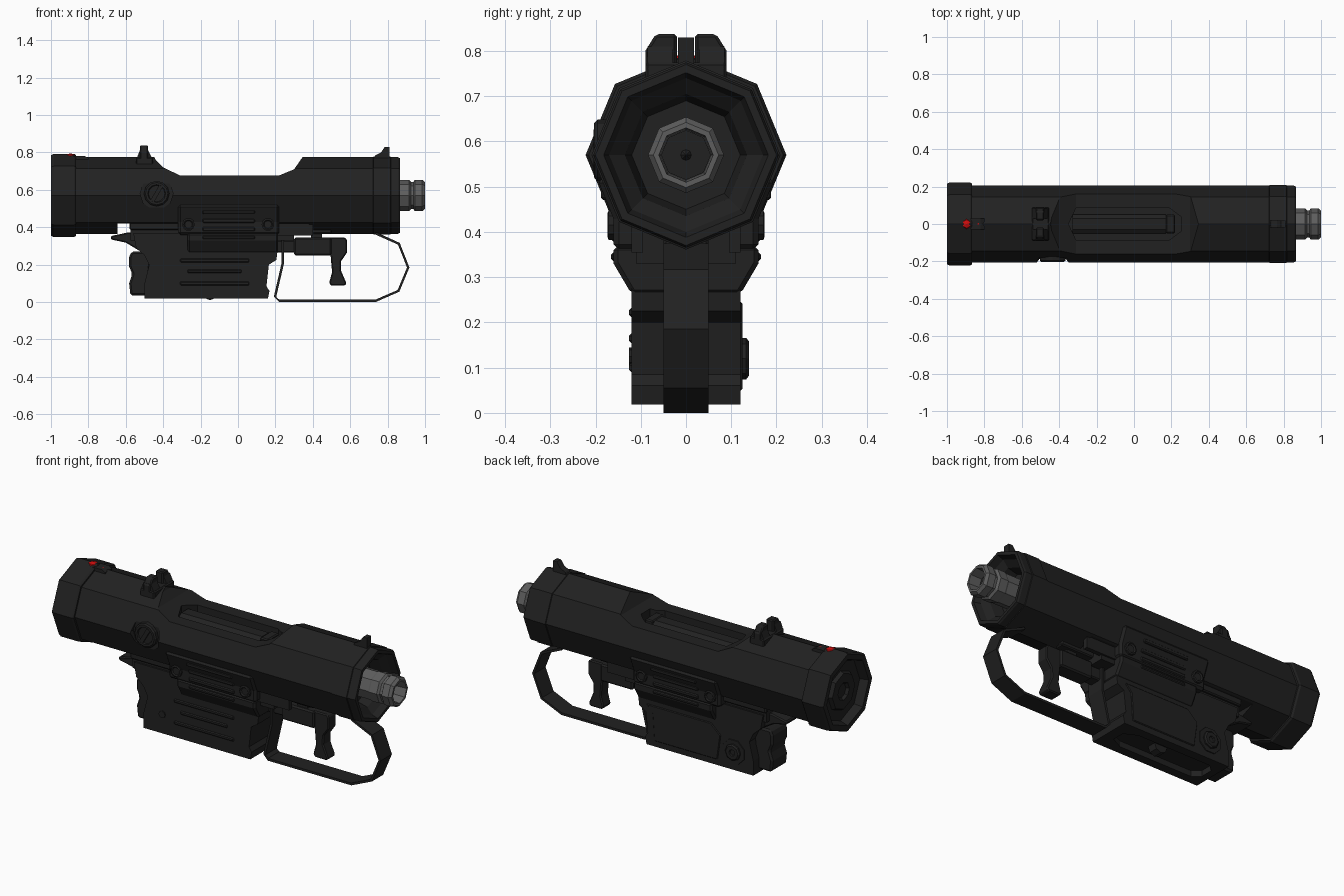
import bpy, bmesh, math
from mathutils import Vector

if "Cube" in bpy.data.objects:
    bpy.data.objects.remove(bpy.data.objects["Cube"])

CZ = 0.57  # height of the barrel axis


def material(name, rgb):
    m = bpy.data.materials.new(name)
    m.diffuse_color = (*rgb, 1)
    m.use_nodes = True
    m.node_tree.nodes["Principled BSDF"].inputs["Base Color"].default_value = m.diffuse_color
    return m


BLACK = material("gunmetal black", (0.0152, 0.0152, 0.0152))
GREY = material("nozzle grey", (0.11, 0.11, 0.11))
RED = material("indicator red", (0.6, 0.004, 0.004))


def finish(name, bm, mat, bevel=0):
    bmesh.ops.recalc_face_normals(bm, faces=bm.faces[:])
    me = bpy.data.meshes.new(name)
    bm.to_mesh(me)
    bm.free()
    me.materials.append(mat)
    ob = bpy.data.objects.new(name, me)
    bpy.context.collection.objects.link(ob)
    if bevel:
        b = ob.modifiers.new("bevel", 'BEVEL')
        b.width, b.segments = bevel, 1
        b.limit_method, b.angle_limit = 'ANGLE', math.radians(40)
    return ob


def prism(name, pts, axis, a, b, bevel=0, mat=BLACK):
    """Extrude an outline: (x,z) along y, (y,z) along x, or (x,y) along z."""
    put = {'x': lambda p, t: (t, *p), 'y': lambda p, t: (p[0], t, p[1]), 'z': lambda p, t: (*p, t)}[axis]
    bm = bmesh.new()
    r0, r1 = ([bm.verts.new(put(p, t)) for p in pts] for t in (a, b))
    bm.faces.new(r0)
    bm.faces.new(r1)
    n = len(pts)
    for i in range(n):
        j = (i + 1) % n
        bm.faces.new((r0[i], r0[j], r1[j], r1[i]))
    return finish(name, bm, mat, bevel)


def box(name, x0, x1, y0, y1, z0, z1, bevel=0):
    return prism(name, [(x0, z0), (x1, z0), (x1, z1), (x0, z1)], 'y', y0, y1, bevel)


def lathe(name, prof, sides=8, mat=BLACK, origin=(0, 0, CZ), axis='x', phase=0.0):
    """Revolve (distance along axis, radius) points around the x or y axis."""
    bm = bmesh.new()
    rings = []
    for t, r in prof:
        ring = []
        for i in range(sides if r else 1):
            a = math.tau * i / sides + phase
            u, v = r * math.cos(a), r * math.sin(a)
            ring.append(bm.verts.new(Vector(origin) + Vector((t, u, v) if axis == 'x' else (u, t, v))))
        rings.append(ring)
    for p, q in zip(rings, rings[1:]):
        for i in range(sides):
            j = (i + 1) % sides
            vs = [p[i % len(p)], p[j % len(p)], q[j % len(q)], q[i % len(q)]]
            bm.faces.new(list(dict.fromkeys(vs)))
    return finish(name, bm, mat)


def cut(ob, cutter):
    m = ob.modifiers.new("cut", 'BOOLEAN')
    m.operation, m.solver, m.object = 'DIFFERENCE', 'EXACT', cutter
    bpy.context.view_layer.objects.active = ob
    bpy.ops.object.modifier_apply(modifier=m.name)
    bpy.data.objects.remove(cutter)


# Octagonal barrel body with a hollow muzzle
body = lathe("barrel_body", [(-0.88, 0), (-0.88, .205), (.855, .205), (.865, .2), (.865, .182),
                             (.83, .17), (.80, .135), (.74, .12), (.74, 0)])
# Top recess, ejection slot, underside channel and dial pocket
cut(body, prism("recess_cutter", [(-.46, .8), (-.44, .76), (-.40, .72), (-.31, .677), (.22, .677),
                                  (.30, .71), (.345, .775), (.345, .8)], 'y', -.3, .3))
cut(body, prism("slot_cutter", [(-.35, 0), (-.31, -.085), (.19, -.085), (.25, -.04), (.25, .04),
                                (.19, .085), (-.31, .085)], 'z', .635, .75))
cut(body, box("channel_cutter", -.645, .38, -.3, .3, .3, .42))
cut(body, lathe("pocket_cutter", [(-.3, 0), (-.3, .088), (-.178, .088), (-.178, 0)], 10,
                origin=(-.435, 0, .58), axis='y'))

# Bolt lying in the slot
prism("bolt", [(-.05, .63), (.05, .63), (.05, .657), (.03, .672), (-.03, .672), (-.05, .657)],
      'x', -.33, .17)
box("bolt_catch", .17, .22, -.05, .05, .63, .675, .006)

# Rear cap with a dished end
lathe("rear_cap", [(-.865, 0), (-.865, .215), (-.875, .222), (-.985, .222), (-1, .215), (-1, .185),
                   (-.955, .17), (-.955, .11), (-.975, .1), (-.975, .05), (-.96, .04), (-.96, 0)])
lathe("muzzle_band", [(.72, .2), (.725, .209), (.815, .209), (.82, .2)])
prism("cap_ridge", [(-.88, .75), (-.88, .781), (-.82, .781), (-.80, .77), (-.80, .75)], 'y', -.03, .03)

# Red indicators on the top ridge
for name, x, z, r in (("indicator_large", -.895, .772, .032), ("indicator_small", -.832, .766, .022)):
    bm = bmesh.new()
    bmesh.ops.create_uvsphere(bm, u_segments=6, v_segments=4, radius=r)
    for v in bm.verts:
        v.co = (v.co.x + x, v.co.y, v.co.z * .75 + z)
    finish(name, bm, RED)

# Grey nozzle with a dark bore
lathe("nozzle", [(.74, 0), (.74, .08), (.86, .08), (.87, .084), (.915, .084), (.925, .072), (.938, .072),
                 (.945, .084), (.985, .084), (1, .072), (1, .06), (.93, .056), (.93, 0)], mat=GREY)
lathe("nozzle_bore", [(.925, 0), (.925, .055), (.935, .055), (.935, .012), (.95, 0)])

# Side dial with a screw slot
dial = lathe("side_dial", [(-.17, 0), (-.17, .068), (-.196, .068), (-.203, .06), (-.203, .048),
                           (-.195, .044), (-.195, 0)], 12, origin=(-.435, 0, .58), axis='y')
bar = box("dial_bar", -.047, .047, -.204, -.18, -.011, .011)
bar.rotation_euler.y = math.radians(-60)
bar.location = (-.435, 0, .58)

# Sights
prism("front_sight", [(.72, .76), (.735, .785), (.765, .8), (.785, .83), (.81, .83), (.81, .76)],
      'y', -.018, .018)
box("rear_sight_base", -.545, -.455, -.09, .09, .72, .775, .006)
for s in (-1, 1):
    prism("rear_sight_ear", [(s * .02, .75), (s * .09, .75), (s * .09, .8), (s * .067, .837), (s * .02, .837)],
          'x', -.525, -.48, .006)
    prism("rear_sight_brace", [(-.545, .76), (-.525, .81), (-.48, .81), (-.455, .76)],
          'y', s * .03, s * .085)

# Receiver shell wrapping the underside of the barrel
upper = [(.197, .52), (.16, .428), (.16, .36)]
prism("receiver_upper", upper + [(-y, z) for y, z in upper[::-1]], 'x', -.32, .22, .012)
lower = [(.16, .37), (.16, .33), (.12, .262)]
prism("receiver_lower", lower + [(-y, z) for y, z in lower[::-1]], 'x', -.27, .215, .01)
box("receiver_spine", -.575, .3, -.11, .11, .33, .43)

# Grip block with a hollow base
grip = prism("grip", [(-.5, .018), (.16, .018), (.168, .06), (.152, .085), (.165, .2), (.205, .225), (.215, .3),
                      (.2, .37), (-.56, .37), (-.545, .29), (-.5, .25), (-.475, .2), (-.5, .1)],
             'y', -.12, .12)
cut(grip, prism("base_cutter", [(-.42, -.07), (.03, -.07), (.1, -.035), (.1, .035), (.03, .07), (-.42, .07),
                                (-.46, .035), (-.46, -.035)], 'z', -.1, .05))
lathe("base_stud", [(.0, 0), (.0, .04), (.05, .04), (.05, 0)], 8, origin=(-.15, -.025, .05), axis='y')
prism("grip_tail", [(-.68, .335), (-.6, .318), (-.52, .27), (-.5, .37), (-.59, .372), (-.68, .353)],
      'y', -.085, .085, .006)
prism("rear_latch", [(-.575, .035), (-.49, .035), (-.46, .27), (-.57, .27), (-.582, .24), (-.582, .19),
                     (-.565, .15), (-.582, .1)], 'y', -.07, .07, .01)

# Repeated ribs and bolts on both sides of the receiver
for s in (-1, 1):
    for z, y, h in ((.482, .182, .011), (.435, .163, .011), (.39, .16, .011), (.345, .16, .009)):
        box("receiver_rib", -.19, .09, s * (y - .02), s * (y + .006), z - h, z + h, .005)
    for x in (-.265, .16):
        lathe("receiver_bolt", [(s * .14, 0), (s * .14, .034), (s * .171, .034), (s * .174, .026),
                                (s * .168, .02), (s * .168, 0)], 10, origin=(x, 0, .415), axis='y')
    # Side rails under the barrel
    box("under_rail", .2, .40, s * .095, s * .12, .355, .43)
    box("spine_rail", -.58, -.3, s * .1, s * .125, .385, .425, .006)

# Raised front panel ribs and button, back screw and panel
for x0, x1, z in ((-.31, .06, .222), (-.27, .02, .165), (-.31, .06, .1)):
    box("grip_rib", x0, x1, -.126, -.1, z - .01, z + .01, .005)
prism("grip_back_panel", [(-.28, .05), (.11, .05), (.12, .2), (.16, .245), (-.24, .245), (-.3, .19)],
      'y', .1, .125, .004)
lathe("grip_button", [(-.1, 0), (-.1, .02), (-.126, .02), (-.126, 0)], 8, origin=(-.383, 0, .125), axis='y')
lathe("grip_screw_boss", [(.1, 0), (.1, .075), (.125, .07), (.125, 0)], 8, origin=(-.38, 0, .12),
      axis='y', phase=math.pi / 8)
lathe("grip_screw", [(.1, 0), (.1, .046), (.133, .046), (.139, .038), (.139, .018), (.13, .015), (.13, 0)],
      8, origin=(-.38, 0, .12), axis='y')

# Trigger housing, bar and lever
box("front_block", .2, .5, -.05, .05, .365, .43, .006)
box("trigger_bar", .18, .32, -.035, .035, .265, .33, .006)
box("trigger_housing", .3, .5, -.045, .045, .25, .345, .008)
prism("trigger", [(.48, .345), (.575, .345), (.583, .33), (.583, .265), (.552, .22), (.55, .17), (.58, .1),
                  (.57, .088), (.495, .088), (.488, .105), (.503, .16), (.495, .25), (.48, .26)],
      'y', -.035, .035, .006)
box("trigger_hanger", .39, .45, -.03, .03, .33, .38)

# Thin trigger guard strip: offset the path to both sides
path = [Vector(p) for p in ((.24, .35), (.24, .21), (.198, .03), (.22, .008), (.735, .008), (.858, .06),
                            (.91, .185), (.86, .312), (.735, .368))]
left, right = [], []
for i, p in enumerate(path):
    d = (path[min(i + 1, len(path) - 1)] - path[max(i - 1, 0)]).normalized()
    n = Vector((-d.y, d.x)) * .0065
    left.append(p + n)
    right.append(p - n)
guard = prism("trigger_guard", left + right[::-1], 'y', -.05, .05)
low = min(v.co.z for v in guard.data.vertices)
for v in guard.data.vertices:
    v.co.z -= low if v.co.z < .05 else 0
